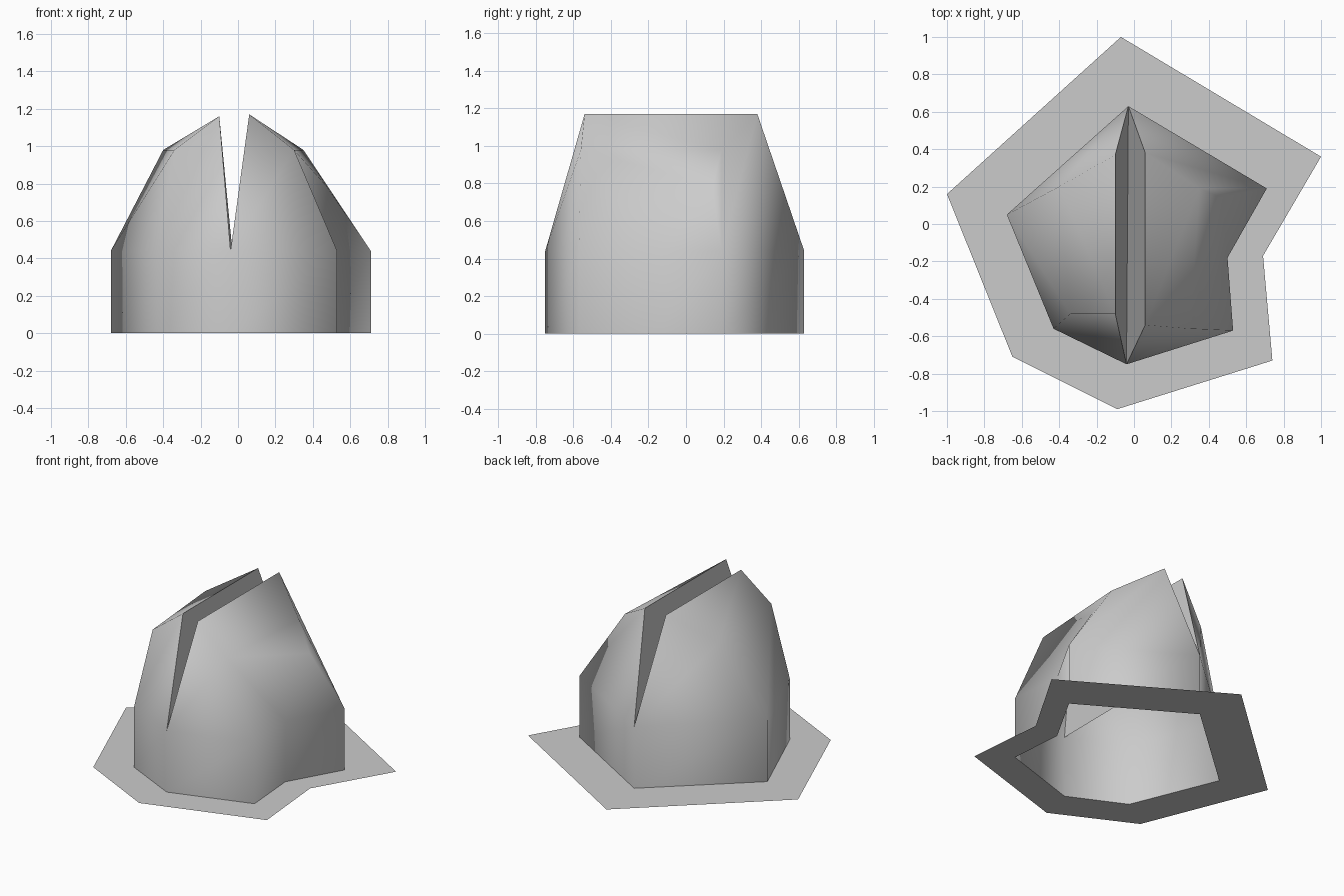
import bpy
import bmesh

cube = bpy.data.objects.get("Cube")
if cube:
    bpy.data.objects.remove(cube, do_unlink=True)

grey = bpy.data.materials.new("plain_grey")
grey.use_nodes = True
grey.diffuse_color = (0.6, 0.6, 0.6, 1)
bsdf = next(n for n in grey.node_tree.nodes if n.type == 'BSDF_PRINCIPLED')
bsdf.inputs["Base Color"].default_value = (0.6, 0.6, 0.6, 1)
bsdf.inputs["Roughness"].default_value = 0.8

WALL_TOP = 0.44
SHOULDER = 0.98
RIDGE = 1.17

# Footprint corners, counter-clockwise from the front
corners = ["front", "front_left", "notch", "left", "back", "right", "front_right"]
inner = [(-.04, -.75), (.53, -.57), (.50, -.18), (.71, .19), (-.03, .63), (-.68, .05), (-.43, -.56)]
outer = [(-.09, -.99), (.74, -.73), (.69, -.17), (1.0, .36), (-.07, 1.0), (-1.0, .16), (-.65, -.71)]

# Named points of the body
points = {}
for name, (x, y) in zip(corners, inner):
    points[name + "_foot"] = (x, y, 0)
    points[name] = (x, y, WALL_TOP)
points.update({
    "left_ridge_front": (.06, -.54, RIDGE),
    "left_ridge_back": (.06, .38, RIDGE),
    "right_ridge_front": (-.10, -.48, RIDGE - .01),
    "right_ridge_back": (-.10, .37, RIDGE - .01),
    "front_left_shoulder": (.30, -.56, SHOULDER),
    "left_shoulder": (.35, .19, SHOULDER),
    "left_dent": (.47, .14, .79),
    "right_shoulder": (-.40, .20, SHOULDER),
    "front_right_shoulder": (-.34, -.48, SHOULDER),
})


def build(name, coords, faces, smooth):
    """Make one mesh object from named points and faces."""
    bm = bmesh.new()
    verts = {}
    for face in faces:
        for key in face:
            if key not in verts:
                verts[key] = bm.verts.new(coords[key])
        f = bm.faces.new([verts[key] for key in face])
        f.smooth = smooth
    mesh = bpy.data.meshes.new(name)
    bm.to_mesh(mesh)
    bm.free()
    mesh.materials.append(grey)
    obj = bpy.data.objects.new(name, mesh)
    bpy.context.collection.objects.link(obj)
    return obj


pairs = list(zip(corners, corners[1:] + corners[:1]))

# Upright walls
shell = [(a + "_foot", b + "_foot", b, a) for a, b in pairs]

# Left half of the dome, with the dented side
shell += [
    ("front", "front_left", "front_left_shoulder", "left_ridge_front"),
    ("front_left", "notch", "front_left_shoulder"),
    ("notch", "left_dent", "front_left_shoulder"),
    ("notch", "left", "left_dent"),
    ("left", "left_shoulder", "left_dent"),
    ("front_left_shoulder", "left_dent", "left_shoulder"),
    ("left", "back", "left_ridge_back", "left_shoulder"),
    ("left_ridge_front", "front_left_shoulder", "left_shoulder", "left_ridge_back"),
]

# Right half of the dome
shell += [
    ("back", "right", "right_shoulder", "right_ridge_back"),
    ("right", "front_right", "front_right_shoulder", "right_shoulder"),
    ("front_right", "front", "right_ridge_front", "front_right_shoulder"),
    ("right_shoulder", "front_right_shoulder", "right_ridge_front", "right_ridge_back"),
]
build("dome_shell", points, shell, True)

# V-shaped groove between the two ridges
build("top_groove", points, [
    ("front", "back", "right_ridge_back", "right_ridge_front"),
    ("back", "front", "left_ridge_front", "left_ridge_back"),
], False)

# Flat skirt around the foot
rim = {}
for name, a, b in zip(corners, inner, outer):
    rim[name + "_in"] = (*a, 0)
    rim[name + "_out"] = (*b, 0)
build("ground_skirt", rim,
      [(a + "_out", b + "_out", b + "_in", a + "_in") for a, b in pairs], False)
